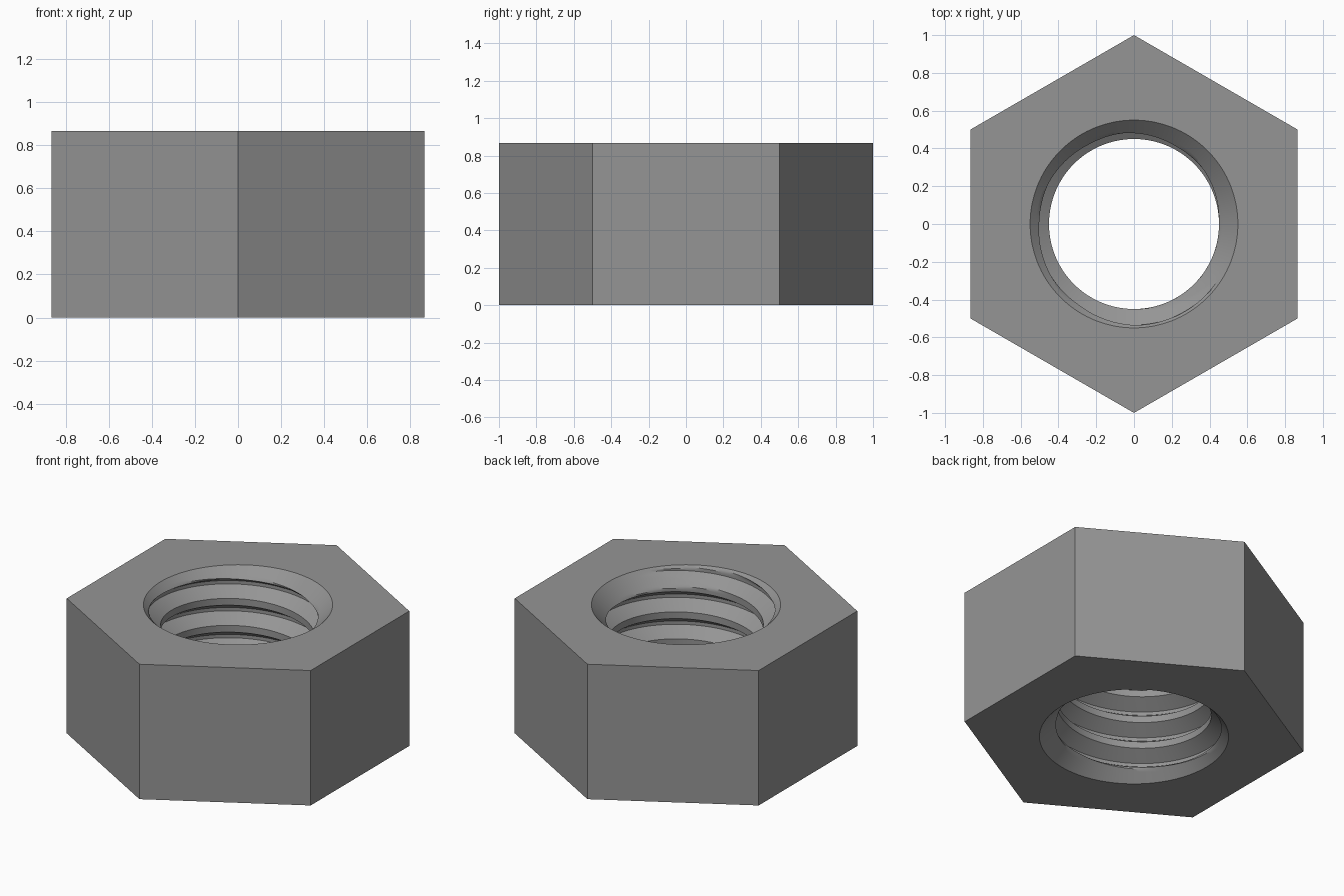
import bpy, bmesh, math

if "Cube" in bpy.data.objects:
    bpy.data.objects.remove(bpy.data.objects["Cube"])

H = 0.866                       # nut height
SEG = 144                       # columns around the bore
ROWS = 16                       # rows per thread turn
PITCH = 0.173
CREST_Z = 0.786                 # crest height at angle 0
R_MIN, R_ROOT, R_MOUTH = 0.45, 0.535, 0.55


def bore_radius(z, phase):
    # flat crest, sloped flanks, narrow flat root, opened by a 45 degree countersink
    d = abs((phase + 0.5) % 1.0 - 0.5)
    f = min(max((d - 0.125) / 0.3125, 0), 1)
    thread = R_MIN + (R_ROOT - R_MIN) * f
    return max(thread, R_MOUTH - z, R_MOUTH - (H - z))


def hex_radius(a):
    # distance to hexagon side, corners on the y axis
    s = (a + math.pi / 6) % (math.pi / 3) - math.pi / 6
    return math.cos(math.pi / 6) / math.cos(s)


bm = bmesh.new()


def vert(r, a, z):
    return bm.verts.new((r * math.cos(a), r * math.sin(a), z))


# Threaded bore: rows follow the helix and are clamped to the two ends
k0 = -ROWS * 6
k1 = ROWS * 2
columns = []
for i in range(SEG + 1):
    a = 2 * math.pi * i / SEG
    col, last = [], None
    for k in range(k0, k1 + 1):
        z = CREST_Z + PITCH * (k / ROWS + i / SEG)
        z = min(max(z, 0), H)
        if last is None or z - last > 1e-6:
            v = vert(bore_radius(z, (z - CREST_Z) / PITCH - i / SEG), a, z)
            last = z
        col.append(v)
    columns.append(col)
for i in range(SEG):
    A, B = columns[i], columns[i + 1]
    for k in range(k1 - k0):
        ring = []
        for v in (A[k], A[k + 1], B[k + 1], B[k]):
            if v not in ring:
                ring.append(v)
        if len(ring) > 2:
            bm.faces.new(ring)

# End faces and hexagon sides
outer = []
for i in range(SEG + 1):
    a = 2 * math.pi * i / SEG
    outer.append((vert(hex_radius(a), a, 0), vert(hex_radius(a), a, H)))
for i in range(SEG):
    (b0, t0), (b1, t1) = outer[i], outer[i + 1]
    A, B = columns[i], columns[i + 1]
    bm.faces.new((b0, b1, t1, t0))
    bm.faces.new((t0, t1, B[-1], A[-1]))
    bm.faces.new((b1, b0, A[0], B[0]))

bmesh.ops.remove_doubles(bm, verts=bm.verts[:], dist=1e-5)
bmesh.ops.recalc_face_normals(bm, faces=bm.faces[:])
mesh = bpy.data.meshes.new("hex_nut")
bm.to_mesh(mesh)
bm.free()

nut = bpy.data.objects.new("hex_nut", mesh)
bpy.context.collection.objects.link(nut)
steel = bpy.data.materials.new("grey_steel")
steel.diffuse_color = (0.3, 0.3, 0.3, 1)
steel.use_nodes = True
steel.node_tree.nodes["Principled BSDF"].inputs["Base Color"].default_value = steel.diffuse_color
mesh.materials.append(steel)

bpy.context.view_layer.objects.active = nut
nut.select_set(True)
bpy.ops.object.shade_smooth_by_angle(angle=math.radians(30))
